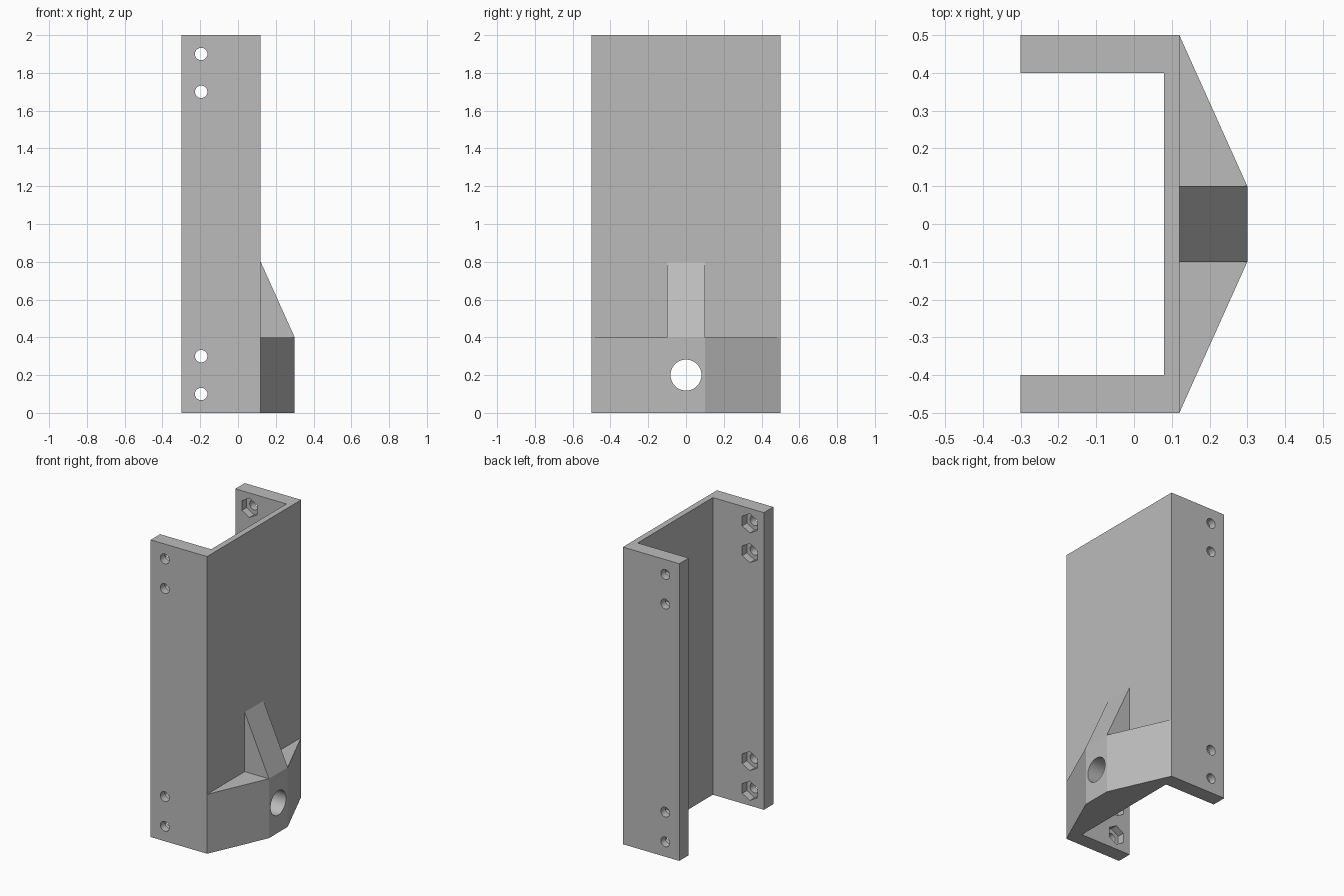
import bpy
import bmesh
import math
from mathutils import Matrix, Vector

cube = bpy.data.objects.get("Cube")
if cube:
    bpy.data.objects.remove(cube, do_unlink=True)

grey = bpy.data.materials.new("plain_grey")
grey.use_nodes = True
colour = (0.5, 0.5, 0.5, 1)
grey.diffuse_color = colour
grey.node_tree.nodes["Principled BSDF"].inputs["Base Color"].default_value = colour


def add_object(name, bm):
    bmesh.ops.recalc_face_normals(bm, faces=bm.faces)
    mesh = bpy.data.meshes.new(name)
    bm.to_mesh(mesh)
    bm.free()
    mesh.materials.append(grey)
    obj = bpy.data.objects.new(name, mesh)
    bpy.context.collection.objects.link(obj)
    return obj


def prism(name, points, direction):
    """Extrude a closed profile along a direction."""
    bm = bmesh.new()
    face = bm.faces.new([bm.verts.new(p) for p in points])
    result = bmesh.ops.extrude_face_region(bm, geom=[face], use_keep_orig=True)
    verts = [v for v in result["geom"] if isinstance(v, bmesh.types.BMVert)]
    bmesh.ops.translate(bm, verts=verts, vec=Vector(direction))
    return add_object(name, bm)


def rod(name, centre, radius, depth, sides, axis):
    bm = bmesh.new()
    turn = Matrix.Rotation(math.pi / 2, 4, "Y" if axis == "X" else "X")
    bmesh.ops.create_cone(bm, cap_ends=True, segments=sides, radius1=radius,
                          radius2=radius, depth=depth,
                          matrix=Matrix.Translation(centre) @ turn)
    return add_object(name, bm)


def combine(target, other, operation):
    mod = target.modifiers.new(other.name, "BOOLEAN")
    mod.operation = operation
    mod.solver = "EXACT"
    mod.object = other
    bpy.context.view_layer.objects.active = target
    bpy.ops.object.modifier_apply(modifier=mod.name)
    bpy.data.objects.remove(other, do_unlink=True)


# Tall U-shaped channel, open towards -x
half = [(-0.3, 0.5), (0.12, 0.5)]
inner = [(0.08, 0.4), (-0.3, 0.4)]
outline = half + [(x, -y) for x, y in reversed(half)]
outline += [(x, -y) for x, y in reversed(inner)] + inner
bracket = prism("channel_bracket", [(x, y, 0) for x, y in outline], (0, 0, 2))

# Tapered block at the foot of the web
block = prism("mount_block", [(0.12, 0.5, 0), (0.3, 0.1, 0), (0.3, -0.1, 0),
                              (0.12, -0.5, 0)], (0, 0, 0.4))
combine(bracket, block, "UNION")

# Sloping rib above the block
rib = prism("sloping_rib", [(0.12, -0.1, 0.4), (0.3, -0.1, 0.4),
                            (0.12, -0.1, 0.8)], (0, 0.2, 0))
combine(bracket, rib, "UNION")

# Large bore through the block and web
combine(bracket, rod("bore", (0.2, 0, 0.2), 0.082, 0.5, 48, "X"), "DIFFERENCE")

# Bolt holes through both flanges, with hexagonal nut pockets inside
for z in (0.1, 0.3, 1.7, 1.9):
    combine(bracket, rod("bolt_hole", (-0.195, 0, z), 0.033, 1.2, 32, "Y"), "DIFFERENCE")
    combine(bracket, rod("nut_pocket", (-0.195, 0, z), 0.065, 0.9, 6, "Y"), "DIFFERENCE")

# Smooth hole walls, sharp edges elsewhere
bpy.ops.object.select_all(action="DESELECT")
bracket.select_set(True)
bpy.context.view_layer.objects.active = bracket
bpy.ops.object.shade_smooth_by_angle(angle=math.radians(20))
